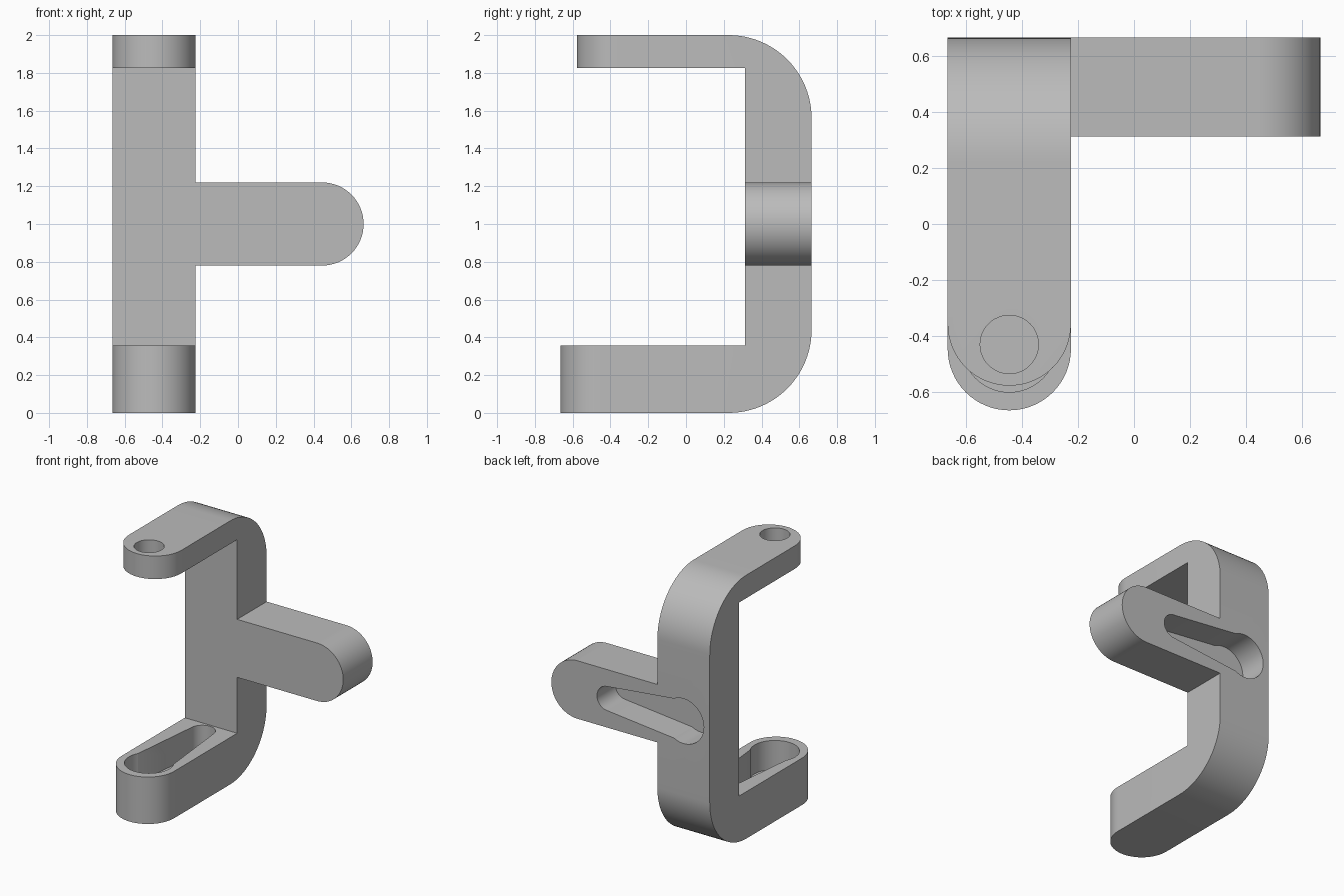
import bpy, bmesh
from math import sin, cos, pi, radians
from mathutils import Vector

cube = bpy.data.objects.get("Cube")
if cube:
    bpy.data.objects.remove(cube, do_unlink=True)

grey = bpy.data.materials.new("plain grey")
grey.use_nodes = True
colour = (0.5, 0.5, 0.5, 1)
grey.diffuse_color = colour
grey.node_tree.nodes["Principled BSDF"].inputs["Base Color"].default_value = colour


def arc(cx, cy, r, start, end, n=24):
    """Points along an arc, angles in degrees."""
    angles = [radians(start + (end - start) * i / n) for i in range(n + 1)]
    return [(cx + r * cos(a), cy + r * sin(a)) for a in angles]


def tongue(p, q, w0, w1):
    """Strip of half width w0 at p, ending in a half circle of radius w1 at q."""
    p, q = Vector(p), Vector(q)
    d = (q - p).normalized()
    n = Vector((-d.y, d.x))
    tip = [q + d * c + n * s for c, s in arc(0, 0, w1, -90, 90, 32)]
    return [p + n * w0, p - n * w0] + tip


def prism(name, points, axis, lo, hi):
    """Extrude a 2D outline along the given axis."""
    place = {"x": lambda u, v, w: (w, u, v),
             "y": lambda u, v, w: (u, w, v),
             "z": lambda u, v, w: (u, v, w)}[axis]
    bm = bmesh.new()
    ends = [[bm.verts.new(place(u, v, w)) for u, v in points] for w in (lo, hi)]
    for end in ends:
        bm.faces.new(end)
    for i in range(len(points)):
        bm.faces.new((ends[0][i - 1], ends[0][i], ends[1][i], ends[1][i - 1]))
    bmesh.ops.recalc_face_normals(bm, faces=bm.faces)
    mesh = bpy.data.meshes.new(name)
    bm.to_mesh(mesh)
    bm.free()
    mesh.materials.append(grey)
    ob = bpy.data.objects.new(name, mesh)
    bpy.context.collection.objects.link(ob)
    return ob


def combine(target, tool, operation):
    """Apply a boolean and discard the tool."""
    mod = target.modifiers.new("combine", "BOOLEAN")
    mod.object, mod.operation, mod.solver = tool, operation, "EXACT"
    bpy.context.view_layer.objects.active = target
    bpy.ops.object.modifier_apply(modifier=mod.name)
    bpy.data.objects.remove(tool, do_unlink=True)


MID, HALF = -0.445, 0.22            # column centre and half width
BACK, INNER = 0.665, 0.312          # back and inner faces
LOW_TOP, HIGH_BOTTOM = 0.356, 1.825
HUB_Y, HUB_R, REACH, DEPTH = -0.43, 0.17, 0.635, 0.22
BEND = 0.44

# C-shaped column with rounded outer bends
profile = ([(-0.2, 0)] + arc(BACK - BEND, BEND, BEND, -90, 0)
           + arc(BACK - BEND, 2 - BEND, BEND, 0, 90)
           + [(-0.2, 2), (-0.2, HIGH_BOTTOM), (INNER, HIGH_BOTTOM),
              (INNER, LOW_TOP), (-0.2, LOW_TOP)])
bracket = prism("bracket", profile, "x", MID - HALF, MID + HALF)

# Rounded arms: lower, upper and side
arms = [
    ("lower_arm", (MID, 0), (MID, -0.445), "z", 0, LOW_TOP),
    ("upper_arm", (MID, 0), (MID, -0.357), "z", HIGH_BOTTOM, 2),
    ("side_arm", (MID, 1), (0.445, 1), "y", INNER, BACK),
]
for name, start, end, axis, lo, hi in arms:
    combine(bracket, prism(name, tongue(start, end, HALF, HALF), axis, lo, hi), "UNION")

# Tapered pockets with a round hub, in the lower arm and in the back
pockets = [
    ((MID, HUB_Y), (MID, HUB_Y + REACH), "z", LOW_TOP - DEPTH, LOW_TOP + 0.1),
    ((MID, 1), (MID + REACH, 1), "y", BACK - DEPTH, BACK + 0.1),
]
for hub, tip, axis, lo, hi in pockets:
    circle = arc(*hub, HUB_R, 0, 360, 64)[:-1]
    combine(bracket, prism("hub_cutter", circle, axis, lo, hi), "DIFFERENCE")
    slot = tongue(hub, tip, 0.158, 0.092)
    combine(bracket, prism("slot_cutter", slot, axis, lo, hi), "DIFFERENCE")

# Pivot hole through the upper arm
hole = arc(MID, HUB_Y, 0.104, 0, 360, 48)[:-1]
combine(bracket, prism("hole_cutter", hole, "z", 1.7, 2.1), "DIFFERENCE")

# Tidy coplanar faces and shade
bm = bmesh.new()
bm.from_mesh(bracket.data)
bmesh.ops.remove_doubles(bm, verts=bm.verts, dist=0.0001)
bmesh.ops.dissolve_limit(bm, angle_limit=radians(0.5), verts=bm.verts, edges=bm.edges)
bm.to_mesh(bracket.data)
bm.free()
bpy.ops.object.select_all(action="DESELECT")
bracket.select_set(True)
bpy.context.view_layer.objects.active = bracket
bpy.ops.object.shade_smooth_by_angle(angle=radians(30))
